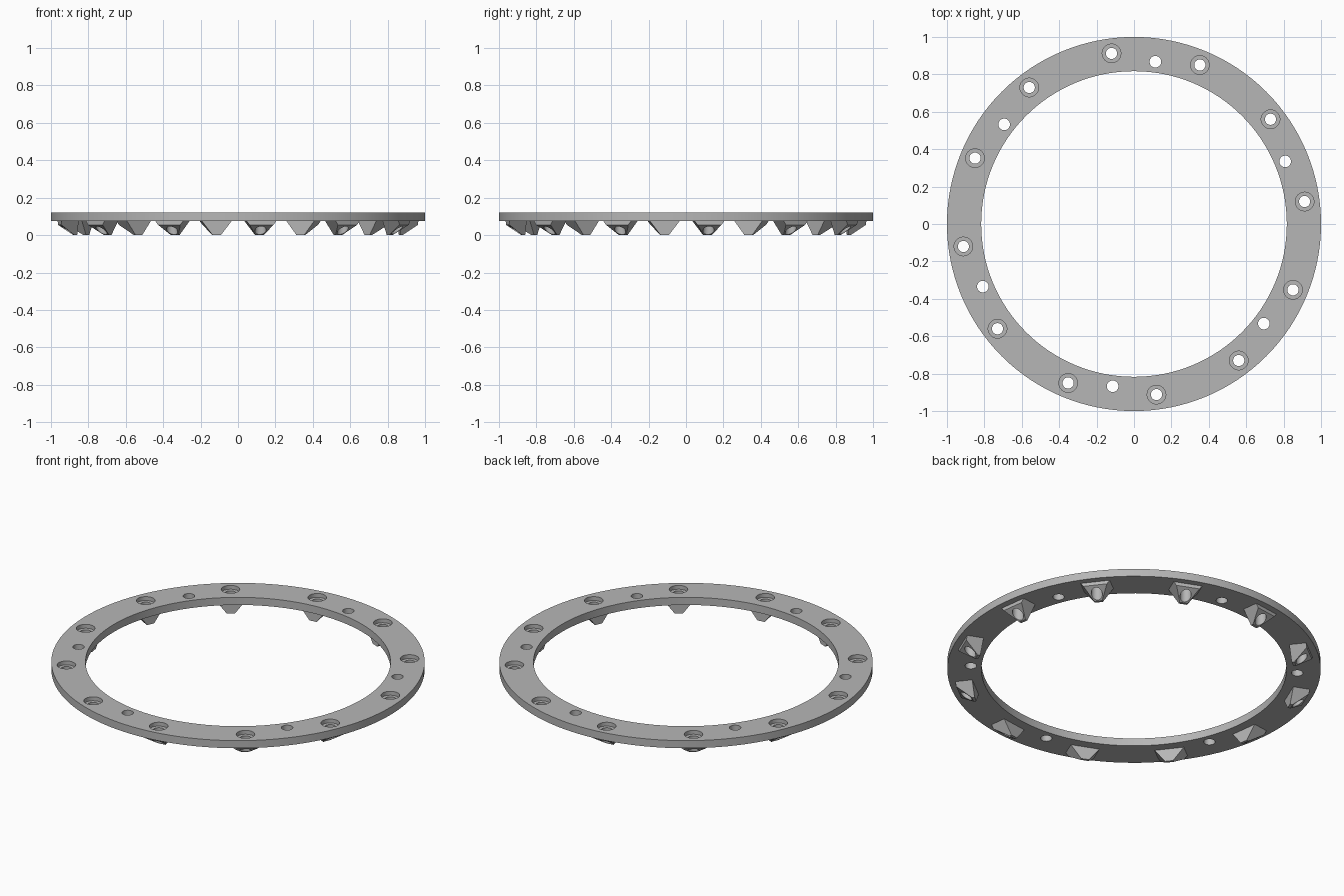
import bpy, bmesh, math
from mathutils import Matrix, Vector

if "Cube" in bpy.data.objects:
    bpy.data.objects.remove(bpy.data.objects["Cube"], do_unlink=True)

BOTTOM, TOP = 0.075, 0.12
BOLT_ANGLES = [math.radians(7.5 + 30 * i) for i in range(12)]
PIN_ANGLES = [math.radians(22.5 + 60 * i) for i in range(6)]

metal = bpy.data.materials.new("grey metal")
metal.use_nodes = True
metal.diffuse_color = (0.47, 0.47, 0.47, 1)
metal.node_tree.nodes["Principled BSDF"].inputs["Base Color"].default_value = (0.47, 0.47, 0.47, 1)


def make_object(name, bm):
    bmesh.ops.recalc_face_normals(bm, faces=bm.faces)
    mesh = bpy.data.meshes.new(name)
    bm.to_mesh(mesh)
    bm.free()
    mesh.materials.append(metal)
    obj = bpy.data.objects.new(name, mesh)
    bpy.context.collection.objects.link(obj)
    return obj


def add_cylinder(bm, radius, angle, distance, low, high):
    place = Matrix.Rotation(angle, 4, 'Z') @ Matrix.Translation((distance, 0, (low + high) / 2))
    bmesh.ops.create_cone(bm, cap_ends=True, segments=32, radius1=radius, radius2=radius,
                          depth=high - low, matrix=place)


# Flat ring: a rectangle profile swept around z
bm = bmesh.new()
profile = [(0.817, BOTTOM), (1, BOTTOM), (1, TOP), (0.817, TOP)]
corners = [bm.verts.new((r, 0, z)) for r, z in profile]
edges = [bm.edges.new((corners[i], corners[(i + 1) % 4])) for i in range(4)]
bmesh.ops.spin(bm, geom=corners + edges, cent=(0, 0, 0), axis=(0, 0, 1),
               angle=math.tau, steps=128, use_merge=True)
bmesh.ops.remove_doubles(bm, verts=bm.verts, dist=0.0001)
ring = make_object("ring", bm)

# Wedge bosses below: tapered sides, upright inner face, outer face cut back
bm = bmesh.new()
section = [(0.87, 0.08, 0.09), (0.87, 0.08, BOTTOM), (0.87, 0.022, 0), (0.885, 0.022, 0),
           (0.962, 0.0645, 0.055), (0.962, 0.08, BOTTOM), (0.962, 0.08, 0.09)]
for angle in BOLT_ANGLES:
    turn = Matrix.Rotation(angle, 4, 'Z')
    points = [bm.verts.new(turn @ Vector((r, side * w, z))) for r, w, z in section for side in (-1, 1)]
    bmesh.ops.convex_hull(bm, input=points)
bmesh.ops.dissolve_limit(bm, angle_limit=0.01, verts=bm.verts, edges=bm.edges)
bosses = make_object("boss_wedges", bm)

# Through holes for bolts and pins
bm = bmesh.new()
for angle in BOLT_ANGLES:
    add_cylinder(bm, 0.03, angle, 0.92, -0.1, 0.2)
for angle in PIN_ANGLES:
    add_cylinder(bm, 0.031, angle, 0.875, -0.1, 0.2)
holes = make_object("hole_cutter", bm)

# Counterbores for the bolt heads
bm = bmesh.new()
for angle in BOLT_ANGLES:
    add_cylinder(bm, 0.05, angle, 0.92, 0.097, 0.2)
counterbores = make_object("counterbore_cutter", bm)

# Join the bosses, then drill the ring
for tool, operation in ((bosses, 'UNION'), (holes, 'DIFFERENCE'), (counterbores, 'DIFFERENCE')):
    cut = ring.modifiers.new(tool.name, 'BOOLEAN')
    cut.object, cut.operation, cut.solver = tool, operation, 'EXACT'
bpy.context.view_layer.update()
ring_mesh = bpy.data.meshes.new_from_object(ring.evaluated_get(bpy.context.evaluated_depsgraph_get()))
ring.modifiers.clear()
ring.data = ring_mesh
for tool in (bosses, holes, counterbores):
    bpy.data.objects.remove(tool, do_unlink=True)

# Smooth round walls with crisp edges
bpy.ops.object.select_all(action='DESELECT')
ring.select_set(True)
bpy.context.view_layer.objects.active = ring
bpy.ops.object.shade_smooth_by_angle(angle=math.radians(25))
